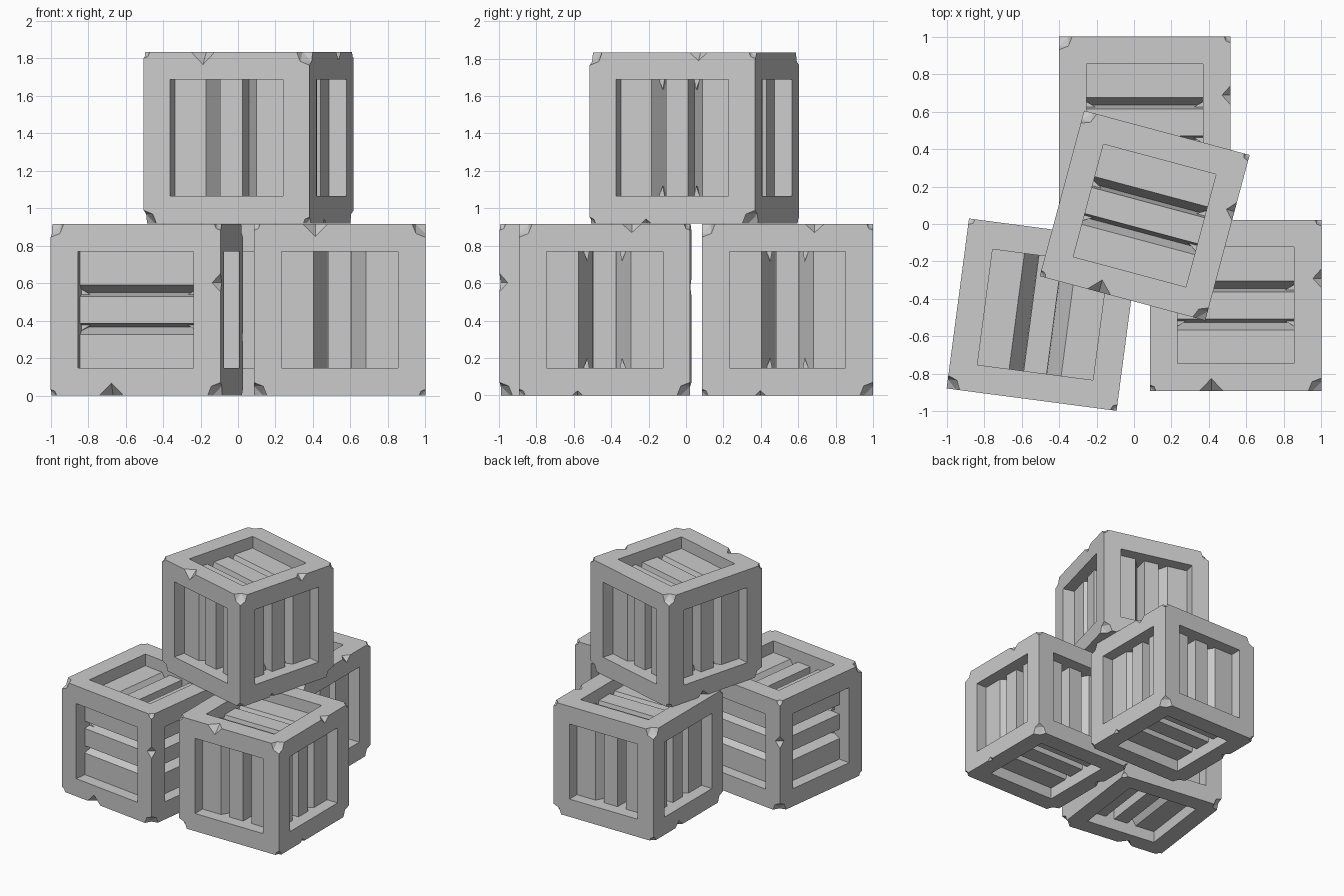
import bpy, bmesh, math
from mathutils import Vector, Matrix

if "Cube" in bpy.data.objects:
    bpy.data.objects.remove(bpy.data.objects["Cube"])

H = 0.4575        # half side of a crate
R = 0.311         # half side of the recessed panel
D = 0.097         # recess depth
K = 0.02          # how far cutters poke out of the surface

grey = bpy.data.materials.new("crate grey")
grey.diffuse_color = (0.6, 0.6, 0.6, 1)
grey.use_nodes = True
grey.node_tree.nodes["Principled BSDF"].inputs["Base Color"].default_value = grey.diffuse_color


def axis(i, s=1.0):
    v = Vector((0, 0, 0))
    v[i] = s
    return v


def hull(bm, pts):
    vs = [bm.verts.new(p) for p in pts]
    res = bmesh.ops.convex_hull(bm, input=vs)
    junk = [g for g in res["geom_interior"] + res["geom_unused"]
            if isinstance(g, bmesh.types.BMVert) and g.is_valid]
    if junk:
        bmesh.ops.delete(bm, geom=list(set(junk)), context='VERTS')


def pocket(bm, n_ax, sign, u_ax, v_ax, outer, bottom, inner, deep):
    """Recess with three boards parted by two V grooves, as a prism along v."""
    half = [(R, -0.05), (R, D), (outer, D), (bottom, deep), (inner, D)]
    prof = half + [(-u, d) for u, d in reversed(half)]
    rings = [[bm.verts.new(axis(u_ax, u) + axis(v_ax, v) + axis(n_ax, sign * (H - d)))
              for u, d in prof] for v in (-R, R)]
    n = len(prof)
    bm.faces.new(rings[0])
    bm.faces.new(rings[1])
    for i in range(n):
        j = (i + 1) % n
        bm.faces.new((rings[0][i], rings[0][j], rings[1][j], rings[1][i]))


def chip(bm, sx, sy, sz, s):
    """Dented corner: a small facet with three flanks."""
    t = K / s
    pts = [Vector((-t, -t, -t))]
    for i in range(3):
        a, b = (i + 1) % 3, (i + 2) % 3
        e = Vector((-t, -t, -t))
        e[i] = 1 + 0.8 * t
        m = Vector((0, 0, 0))
        m[a] = m[b] = 5 / 7
        m2 = Vector((0, 0, 0))
        m2[a] = m2[b] = (5 + 2 * t) / 7
        m2[i] = -t
        pts += [e, m, m2]
    sg = (sx, sy, sz)
    hull(bm, [Vector([sg[i] * (H - p[i] * s) for i in range(3)]) for p in pts])


def notch(bm, along, a_ax, a_sign, b_ax, b_sign, c, w, d):
    """V-shaped nick in an edge."""
    def at(t, u, v):
        return axis(along, t) + axis(a_ax, a_sign * (H - u)) + axis(b_ax, b_sign * (H - v))
    ww = w * (1 + 2 * K / d)
    hull(bm, [at(c - ww, -K, -K), at(c + ww, -K, -K),
              at(c, d + K, -K), at(c, -K, d + K)])


def to_object(bm, name):
    bmesh.ops.recalc_face_normals(bm, faces=bm.faces)
    me = bpy.data.meshes.new(name)
    bm.to_mesh(me)
    bm.free()
    ob = bpy.data.objects.new(name, me)
    bpy.context.collection.objects.link(ob)
    return ob


# Solid block
bm = bmesh.new()
bmesh.ops.create_cube(bm, size=2 * H)
block = to_object(bm, "block")
block.data.materials.append(grey)

# Cutter: board recesses, corner chips and edge nicks
bm = bmesh.new()
for s in (-1, 1):
    pocket(bm, 1, s, 0, 2, 0.14, 0.064, 0.062, 0.225)    # front, back
    pocket(bm, 0, s, 1, 2, 0.14, 0.064, 0.062, 0.225)    # sides
    pocket(bm, 2, s, 1, 0, 0.132, 0.092, 0.072, 0.2)     # top, bottom
for sx in (-1, 1):
    for sy in (-1, 1):
        for sz in (-1, 1):
            chip(bm, sx, sy, sz, 0.07 if sx * sy * sz < 0 else 0.033)
notch(bm, 0, 1, -1, 2, 1, -0.13, 0.065, 0.067)   # front top edge
notch(bm, 1, 0, 1, 2, 1, 0.145, 0.05, 0.045)     # right top edge
notch(bm, 1, 0, 1, 2, -1, -0.145, 0.028, 0.025)  # right bottom edge
notch(bm, 1, 0, -1, 2, -1, 0.12, 0.05, 0.045)    # left bottom edge
cutter = to_object(bm, "cutter")
cutter.hide_render = True

mod = block.modifiers.new("cut", 'BOOLEAN')
mod.operation = 'DIFFERENCE'
mod.solver = 'EXACT'
mod.object = cutter
dg = bpy.context.evaluated_depsgraph_get()
crate = bpy.data.meshes.new_from_object(block.evaluated_get(dg))
crate.name = "crate"
crate.materials.clear()
crate.materials.append(grey)
for p in crate.polygons:
    p.material_index = 0
    p.use_smooth = False
bpy.data.objects.remove(block)
bpy.data.objects.remove(cutter)

# The stack: name, centre, turn about z, roll about x
for name, loc, turn, roll in (
        ("right_crate", (1 - H, -0.435, H), 0, 0),
        ("back_crate", (0.057, 1 - H, H), 0, 0),
        ("left_crate", (-0.487, -0.484, H), -7.5, 90),
        ("top_crate", (0.057, 0.045, 3 * H + 0.004), -15, 0)):
    ob = bpy.data.objects.new(name, crate)
    bpy.context.collection.objects.link(ob)
    ob.matrix_world = (Matrix.Translation(loc)
                       @ Matrix.Rotation(math.radians(turn), 4, 'Z')
                       @ Matrix.Rotation(math.radians(roll), 4, 'X'))
